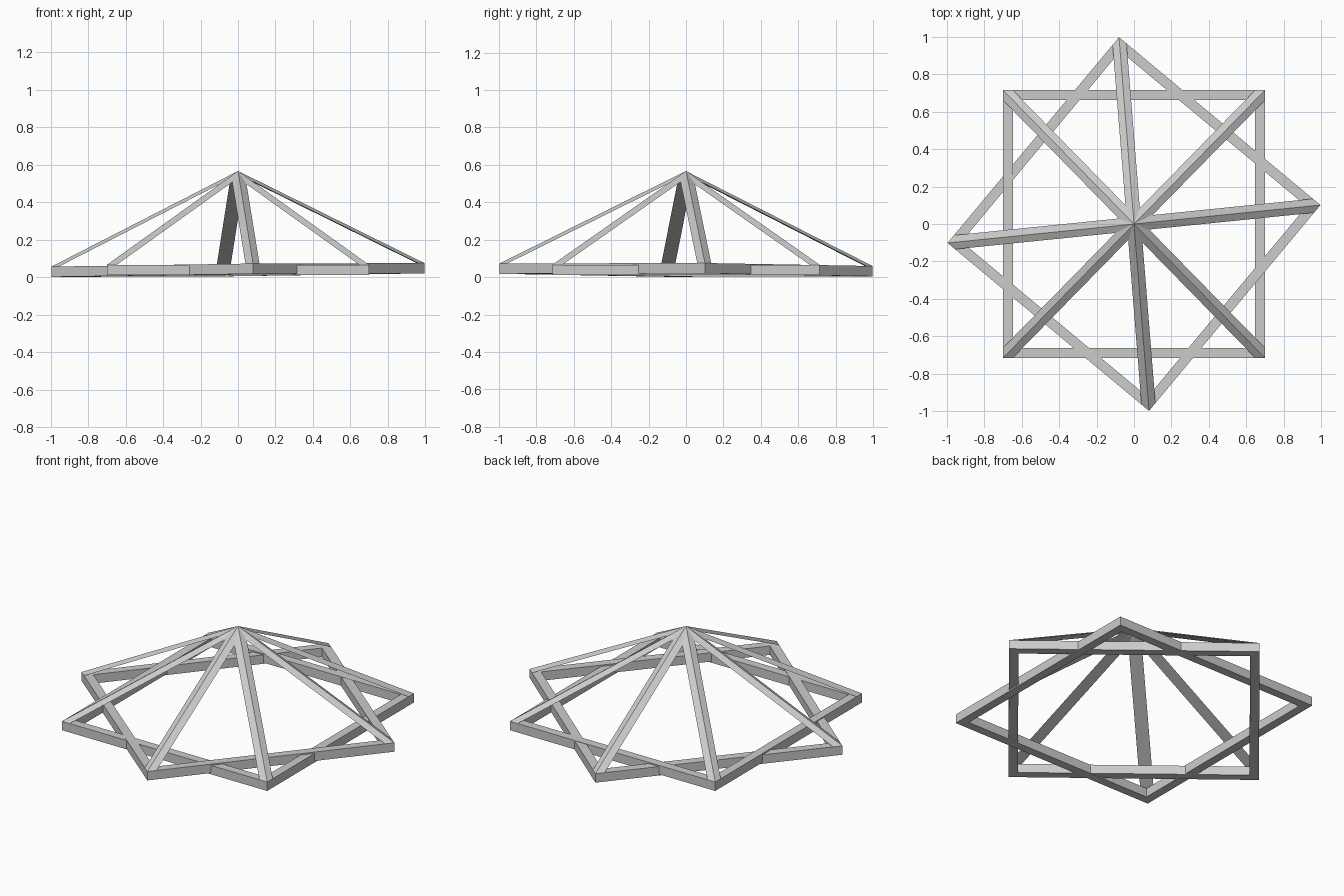
import bpy, math
from mathutils import Vector, Matrix

if "Cube" in bpy.data.objects:
    bpy.data.objects.remove(bpy.data.objects["Cube"])

HX, HY = 0.70, 0.715      # half sizes of each rectangular base
BAR, TALL = 0.053, 0.055  # base bar width and height
BOTTOM, APEX = 0.011, 0.567
T = 0.0375                # rafter half width as a share of the hip


def make(name, verts, faces, xform):
    me = bpy.data.meshes.new(name)
    me.from_pydata([xform @ Vector(v) for v in verts], [], faces)
    me.update()
    ob = bpy.data.objects.new(name, me)
    bpy.context.collection.objects.link(ob)


def rect(inset, z):
    x, y = HX - inset, HY - inset
    return [Vector((x, y, z)), Vector((-x, y, z)), Vector((-x, -y, z)), Vector((x, -y, z))]


def pyramid_frame(label, xform):
    top = BOTTOM + TALL
    # mitred base ring: outer/inner loops, bottom then top
    verts = rect(0, BOTTOM) + rect(BAR, BOTTOM) + rect(0, top) + rect(BAR, top)
    faces = []
    for i in range(4):
        j = (i + 1) % 4
        faces += [(i, j, j + 8, i + 8), (j + 4, i + 4, i + 12, j + 12),
                  (i + 8, j + 8, j + 12, i + 12), (j, i, i + 4, j + 4)]
    make(label + "_base_frame", verts, faces, xform)

    # ridged rafters, flat underneath, mitred together at the apex
    apex = Vector((0, 0, APEX))
    corners = rect(0, top)
    for i, c in enumerate(corners):
        n, p = corners[(i + 1) % 4], corners[i - 1]
        verts = [apex, apex + T * (c - apex) + T * (n - apex),
                 apex + T * (c - apex) + T * (p - apex),
                 c, c + T * (n - c), c + T * (p - c)]
        faces = [(0, 3, 4, 1), (0, 2, 5, 3), (1, 4, 5, 2), (0, 1, 2), (3, 5, 4)]
        make(f"{label}_rafter_{i + 1}", verts, faces, xform)


pyramid_frame("straight", Matrix.Identity(4))

# second frame: turned about z, with a very slight tilt
tilt = Matrix.Identity(4)
tilt[2][0], tilt[2][1] = 0.010, -0.006
pyramid_frame("turned", tilt @ Matrix.Rotation(math.radians(-39.8), 4, 'Z'))
